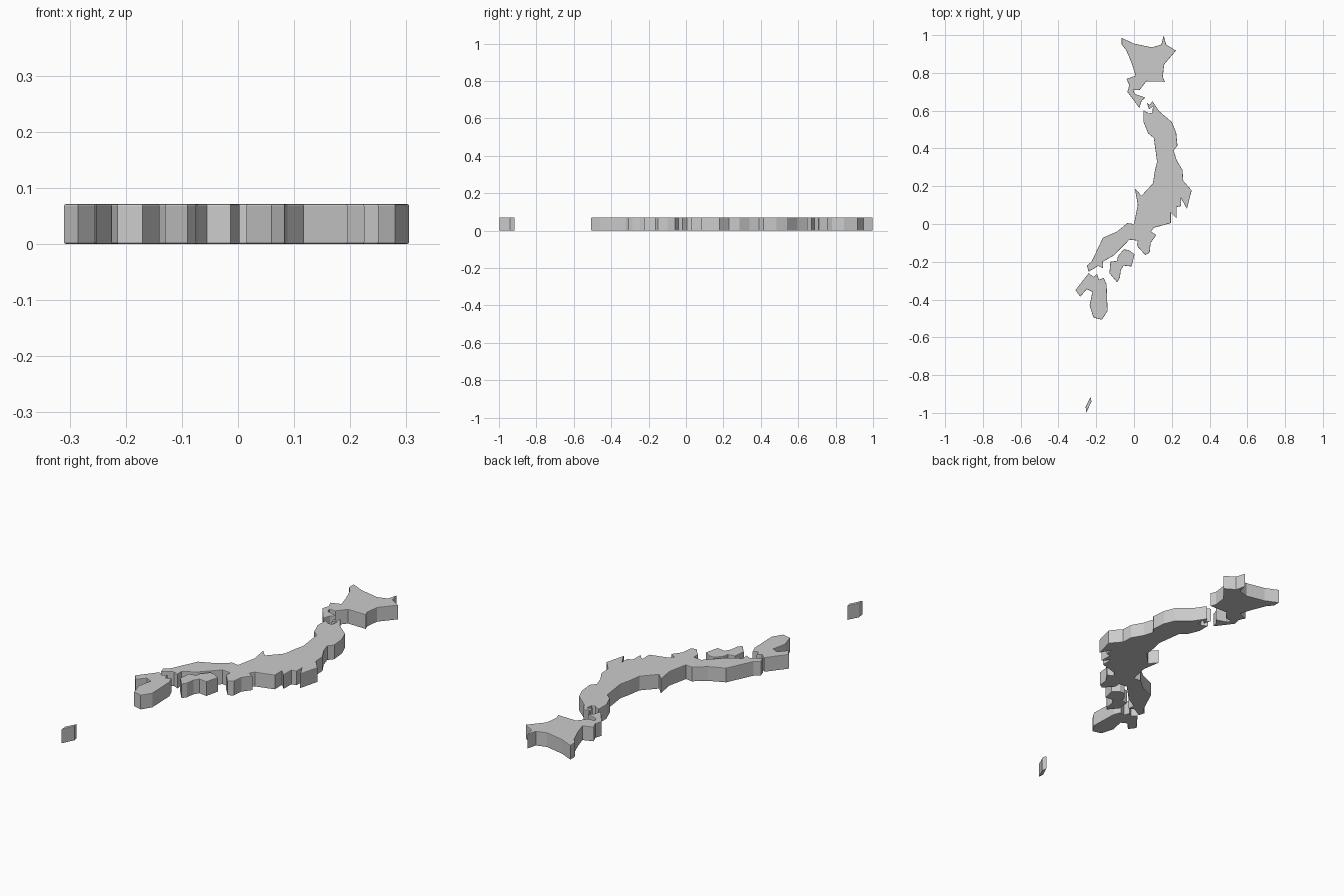
import bpy, bmesh

HEIGHT = 0.071
BEVEL = 0.003


def island(name, outline):
    """Extrude a coastline into a slab with softened top and bottom rims."""
    bm = bmesh.new()
    base = bm.faces.new([bm.verts.new((x, y, 0)) for x, y in outline])
    geo = bmesh.ops.extrude_face_region(bm, geom=[base], use_keep_orig=True)
    tops = [g for g in geo["geom"] if isinstance(g, bmesh.types.BMVert)]
    bmesh.ops.translate(bm, verts=tops, vec=(0, 0, HEIGHT))
    bmesh.ops.recalc_face_normals(bm, faces=bm.faces)
    rims = [e for e in bm.edges if abs(e.verts[0].co.z - e.verts[1].co.z) < 1e-5]
    bmesh.ops.bevel(bm, geom=rims, offset=BEVEL, segments=2, profile=0.5,
                    affect='EDGES', clamp_overlap=True)
    mesh = bpy.data.meshes.new(name)
    bm.to_mesh(mesh)
    bm.free()
    obj = bpy.data.objects.new(name, mesh)
    bpy.context.collection.objects.link(obj)
    return obj


# Northern island
island("north_island", [
    (-.065, .985), (0, .955), (.095, .935), (.145, .95), (.157, .998), (.17, .95),
    (.222, .918), (.16, .845), (.152, .78), (.163, .753), (.065, .755), (.03, .71),
    (-.003, .708), (.005, .688), (.06, .67), (.04, .652), (.028, .615), (-.035, .70),
    (-.025, .735), (-.04, .768), (.008, .785), (-.01, .845), (-.04, .918), (-.065, .95)])

# Long main island: east coast going south, then west coast going north
east_coast = [
    (.068, .643), (.083, .63), (.098, .65), (.135, .595), (.2, .54), (.223, .485),
    (.23, .415), (.21, .39), (.225, .34), (.257, .285), (.26, .23), (.305, .178),
    (.28, .08), (.25, .135), (.25, .095), (.225, .09), (.225, .03), (.195, .06),
    (.195, .005), (.105, -.02), (.09, -.04), (.118, -.058), (.088, -.1),
    (.083, -.15), (.06, -.165), (.015, -.115), (.02, -.088), (-.025, -.083)]
west_coast = [
    (-.105, -.165), (-.165, -.2), (-.163, -.235), (-.19, -.222), (-.24, -.252),
    (-.25, -.22), (-.225, -.2), (-.165, -.073), (-.09, -.04), (-.035, .005),
    (0, 0), (.02, .1), (.005, .187), (.04, .15), (.1, .215), (.11, .28),
    (.122, .33), (.105, .455), (.075, .48), (.05, .54), (.05, .602), (.08, .585),
    (.098, .59), (.1, .622), (.08, .607)]
island("main_island", east_coast + west_coast)

# Small southern island
island("inner_south_island", [
    (-.055, -.135), (-.03, -.137), (.003, -.16), (-.013, -.225), (-.055, -.22),
    (-.07, -.245), (-.075, -.285), (-.09, -.308), (-.13, -.26), (-.125, -.2),
    (-.09, -.195), (-.085, -.17)])

# South-western island
island("south_west_island", [
    (-.24, -.26), (-.215, -.28), (-.195, -.265), (-.185, -.295), (-.16, -.285),
    (-.145, -.32), (-.14, -.46), (-.17, -.507), (-.215, -.495), (-.235, -.43),
    (-.22, -.36), (-.25, -.345), (-.285, -.385), (-.31, -.35)])

# Remote islet
island("remote_islet", [(-.23, -.916), (-.225, -.94), (-.253, -.998), (-.256, -.968)])
